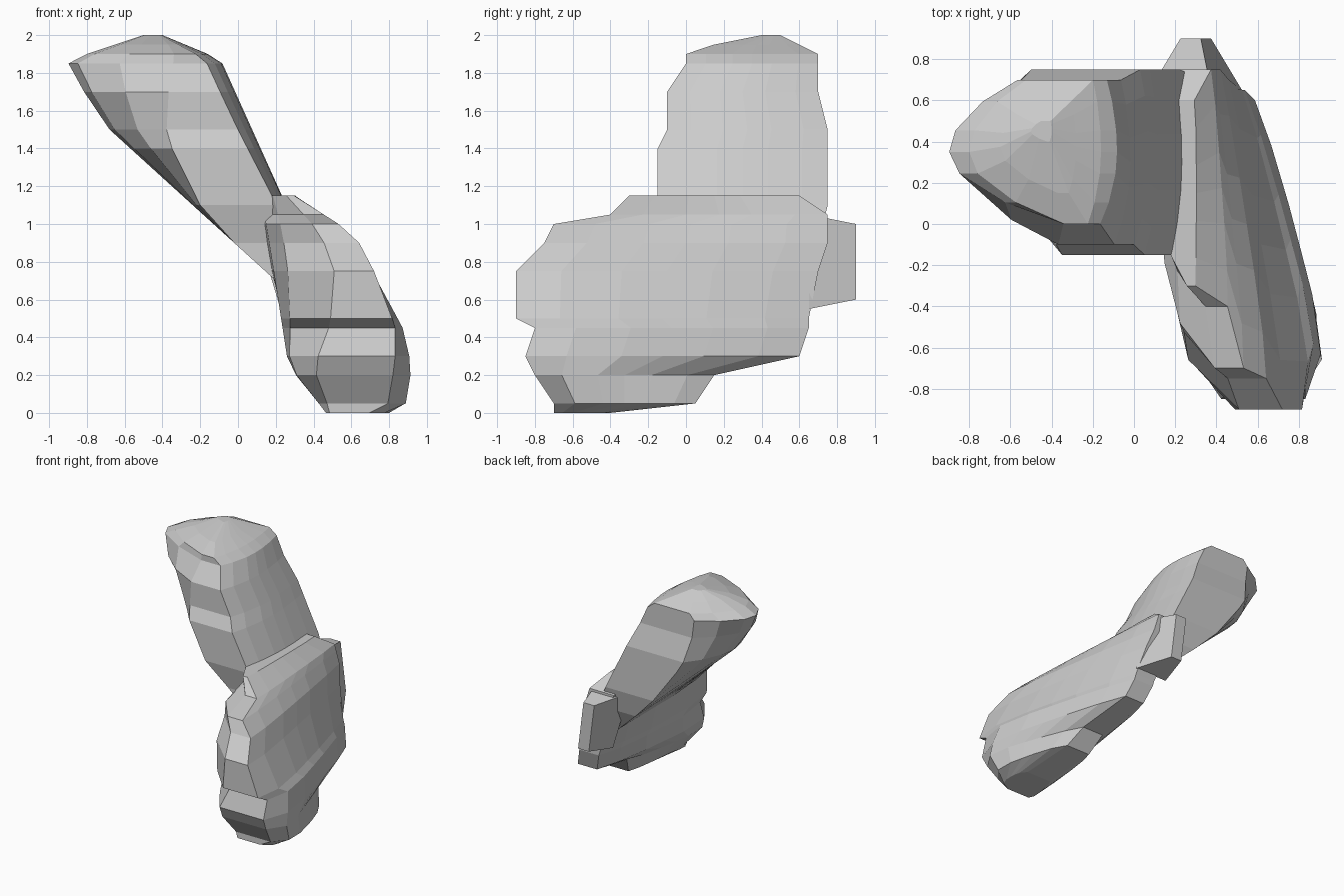
import bpy
import bmesh

default_cube = bpy.data.objects.get("Cube")
if default_cube:
    bpy.data.objects.remove(default_cube, do_unlink=True)

grey = (0.6, 0.6, 0.6, 1)
stone = bpy.data.materials.new("stone grey")
stone.use_nodes = True
stone.diffuse_color = grey
stone.node_tree.nodes["Principled BSDF"].inputs["Base Color"].default_value = grey

# Fractions of the depth at which every ring has a left and a right corner
STATIONS = (0, 0.15, 0.35, 0.5, 0.65, 0.85, 1)


def mix(start, end, fraction):
    return start + (end - start) * fraction


def finish(name, bm):
    """Turn a bmesh into a flat-shaded stone object."""
    bmesh.ops.recalc_face_normals(bm, faces=bm.faces)
    mesh = bpy.data.meshes.new(name)
    bm.to_mesh(mesh)
    bm.free()
    mesh.materials.append(stone)
    bpy.context.collection.objects.link(bpy.data.objects.new(name, mesh))


def loft(name, levels, edges, rounding, power):
    """Stack rings at (height, front y, back y).

    edges(z) gives the left and right limits at the front, then at the back;
    rounding(z) gives how far the left and right sides pinch in at the ends;
    a higher power keeps the pinch closer to the ends.
    """
    bm = bmesh.new()
    rings = []
    for z, front, back in levels:
        left_front, right_front, left_back, right_back = edges(z)
        left_round, right_round = rounding(z)
        left_side, right_side = [], []
        for t in STATIONS:
            y = mix(front, back, t)
            left = mix(left_front, left_back, t)
            right = mix(right_front, right_back, t)
            pinch = abs(2 * t - 1) ** power
            if t > 0.5:
                pinch *= 0.6
            left_side.append(bm.verts.new((mix(left, right, left_round * pinch), y, z)))
            right_side.append(bm.verts.new((mix(right, left, right_round * pinch), y, z)))
        rings.append(right_side + left_side[::-1])
    for low, high in zip(rings, rings[1:]):
        for i in range(len(low)):
            bm.faces.new((low[i - 1], low[i], high[i], high[i - 1]))
    bm.faces.new(rings[0])
    bm.faces.new(rings[-1])
    finish(name, bm)


def leaning_block(name, x, z, base, tip):
    """Tapered, leaning block along y; base and tip are (y, half width, half height)."""
    bm = bmesh.new()
    bmesh.ops.create_cube(bm, size=2)
    for vert in bm.verts:
        y, half_width, half_height = tip if vert.co.y > 0 else base
        lean = vert.co.x - vert.co.z / 2
        vert.co = (x + lean * half_width, y, z + vert.co.z * half_height)
    finish(name, bm)


# Broad lower slab, thickest at the front, with a blunt nose at mid height
def lower_edges(z):
    top_slope = 2.2 - 1.65 * z
    left_front = max(0.2, 0.45 - z)
    right_front = min(1, 0.8 + 3 * z, 1.25 - 0.65 * z, top_slope)
    left_back = 0.5 - 0.45 * z
    right_back = min(max(0.7 - 0.3 * z, 0.8 - 0.6 * z), top_slope)
    return left_front, right_front, left_back, right_back


def lower_rounding(z):
    return min(0.55, 0.1 + 0.6 * z), max(0.05, 0.3 - 0.3 * z)


lower_levels = [
    (0, -0.7, -0.4), (0.05, -0.7, 0.05), (0.2, -0.8, 0.15),
    (0.3, -0.85, 0.6), (0.45, -0.8, 0.65), (0.5, -0.9, 0.65),
    (0.75, -0.9, 0.7), (0.9, -0.75, 0.75), (1, -0.7, 0.75),
    (1.05, -0.4, 0.75), (1.15, -0.3, 0.6),
]
loft("lower_slab", lower_levels, lower_edges, lower_rounding, 4)


# Upper slab leaning to the right, with a pointed side and a low crown
def upper_edges(z):
    left = max(0.97 - 1.1 * z, 0.12 - 0.55 * z, 3 * z - 6.5)
    right = min(0.75 - 0.45 * z, 4.4 - 2.4 * z)
    return left, right, left, right


upper_levels = [
    (0.7, -0.1, 0.6), (0.9, -0.1, 0.7), (1.1, -0.15, 0.75),
    (1.4, -0.15, 0.75), (1.5, -0.1, 0.75), (1.7, -0.1, 0.7),
    (1.85, 0, 0.7), (1.9, 0, 0.7), (1.95, 0.15, 0.6), (2, 0.4, 0.5),
]
loft("upper_slab", upper_levels, upper_edges, lambda z: (max(0, 0.8 * (z - 1)), 0.1), 2)

# Narrow fin on the back
leaning_block("back_fin", 0.3, 0.8, (0.65, 0.15, 0.25), (0.9, 0.05, 0.2))
